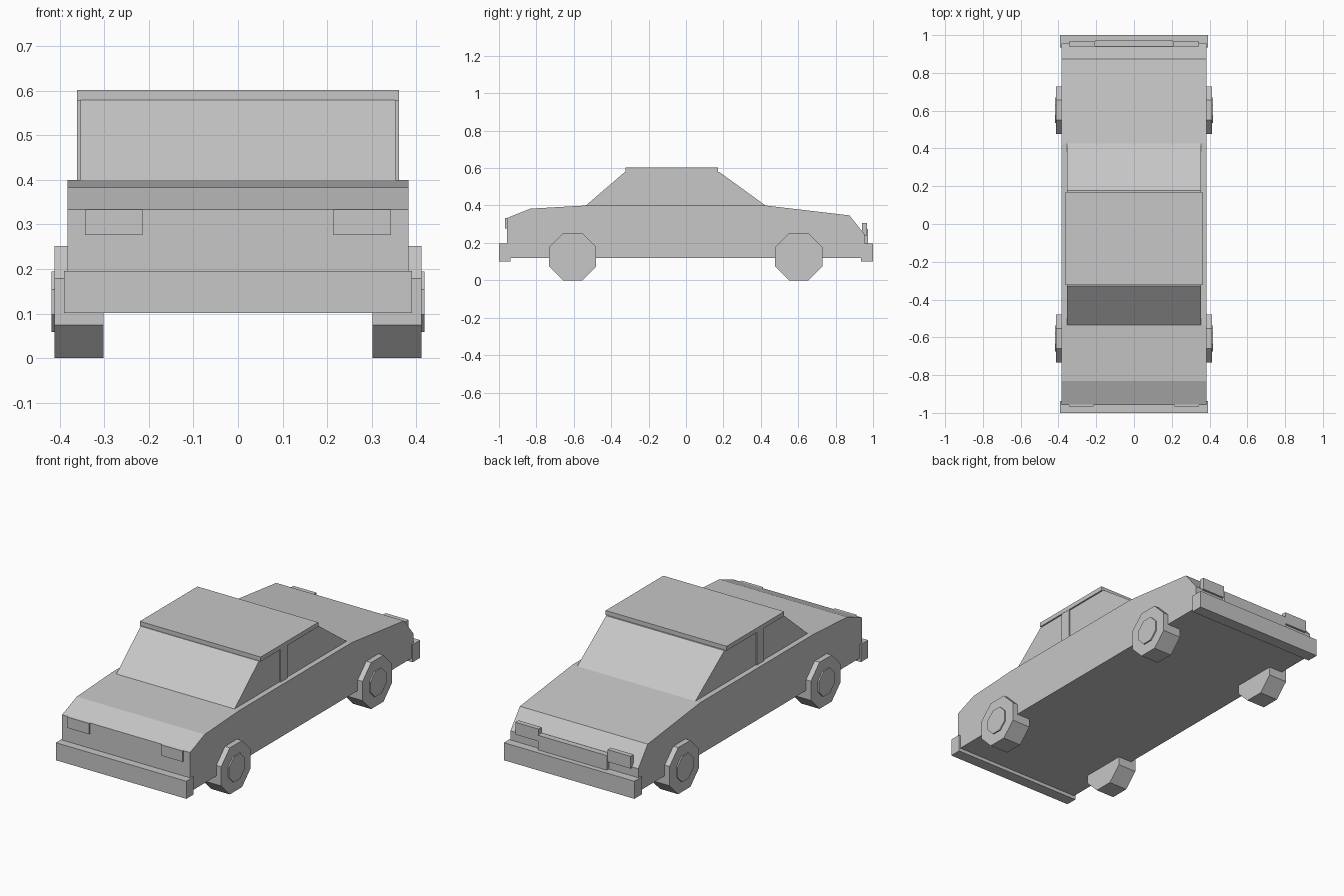
import bpy
import bmesh
import math
from mathutils import Matrix

cube = bpy.data.objects.get("Cube")
if cube:
    bpy.data.objects.remove(cube, do_unlink=True)

grey = bpy.data.materials.new("plain grey")
grey.use_nodes = True
colour = (0.57, 0.57, 0.57, 1)
grey.diffuse_color = colour
grey.node_tree.nodes["Principled BSDF"].inputs["Base Color"].default_value = colour


def finish(name, bm):
    bmesh.ops.recalc_face_normals(bm, faces=bm.faces)
    mesh = bpy.data.meshes.new(name)
    bm.to_mesh(mesh)
    bm.free()
    mesh.materials.append(grey)
    obj = bpy.data.objects.new(name, mesh)
    bpy.context.collection.objects.link(obj)
    return obj


def extrude_profile(name, profile, half_width):
    """Side outline of (y, z) points, extruded across the car."""
    bm = bmesh.new()
    face = bm.faces.new([bm.verts.new((-half_width, y, z)) for y, z in profile])
    new = bmesh.ops.extrude_face_region(bm, geom=[face])["geom"]
    verts = [v for v in new if isinstance(v, bmesh.types.BMVert)]
    bmesh.ops.translate(bm, verts=verts, vec=(2 * half_width, 0, 0))
    return finish(name, bm)


def box(name, x, y, z):
    """Box from (low, high) ranges on each axis."""
    bm = bmesh.new()
    bmesh.ops.create_cube(bm, size=1)
    for v in bm.verts:
        v.co = [r[0] if c < 0 else r[1] for c, r in zip(v.co, (x, y, z))]
    return finish(name, bm)


def octagon(name, x, y, z, flat_radius):
    """Eight-sided disc on the x axis, resting on a flat side."""
    bm = bmesh.new()
    radius = flat_radius / math.cos(math.pi / 8)
    bmesh.ops.create_cone(bm, cap_ends=True, segments=8, radius1=radius,
                          radius2=radius, depth=x[1] - x[0])
    turn = Matrix.Rotation(math.pi / 2, 4, "Y") @ Matrix.Rotation(math.pi / 8, 4, "Z")
    # make sure a flat side faces down, whatever the starting angle
    bmesh.ops.transform(bm, matrix=turn, verts=bm.verts)
    if max(v.co.z for v in bm.verts) > flat_radius * 1.04:
        bmesh.ops.rotate(bm, verts=bm.verts, matrix=Matrix.Rotation(math.pi / 8, 3, "X"))
    bmesh.ops.translate(bm, verts=bm.verts, vec=((x[0] + x[1]) / 2, y, z))
    return finish(name, bm)


# Body shell and cabin
extrude_profile("body", [(-0.957, 0.12), (-0.957, 0.333), (-0.832, 0.383),
                         (-0.535, 0.4), (0.425, 0.4), (0.874, 0.347),
                         (0.955, 0.245), (0.955, 0.12)], 0.383)
extrude_profile("cabin", [(-0.535, 0.395), (-0.535, 0.4), (-0.327, 0.579),
                          (0.178, 0.579), (0.425, 0.4), (0.425, 0.395)], 0.354)
box("roof", (-0.362, 0.362), (-0.323, 0.17), (0.578, 0.602))

# Bumpers
box("front_bumper", (-0.391, 0.391), (-1, -0.937), (0.101, 0.196))
box("rear_bumper", (-0.391, 0.391), (0.935, 1), (0.101, 0.196))

# Rear panel between the rear lamps
box("rear_panel", (-0.207, 0.207), (0.94, 0.972), (0.19, 0.275))

# Paired parts
for side, s in (("left", 1), ("right", -1)):
    def span(a, b):
        return sorted((s * a, s * b))

    box(side + "_door_pillar", span(0.34, 0.361), (-0.152, -0.092), (0.395, 0.58))
    box(side + "_front_lamp", span(0.215, 0.344), (-0.967, -0.95), (0.276, 0.334))
    box(side + "_rear_lamp", span(0.207, 0.345), (0.94, 0.967), (0.24, 0.306))
    for end, y in (("front", -0.606), ("rear", 0.603)):
        octagon(f"{side}_{end}_wheel", span(0.302, 0.412), y, 0.126, 0.126)
        octagon(f"{side}_{end}_hub", span(0.4, 0.419), y, 0.126, 0.068)
